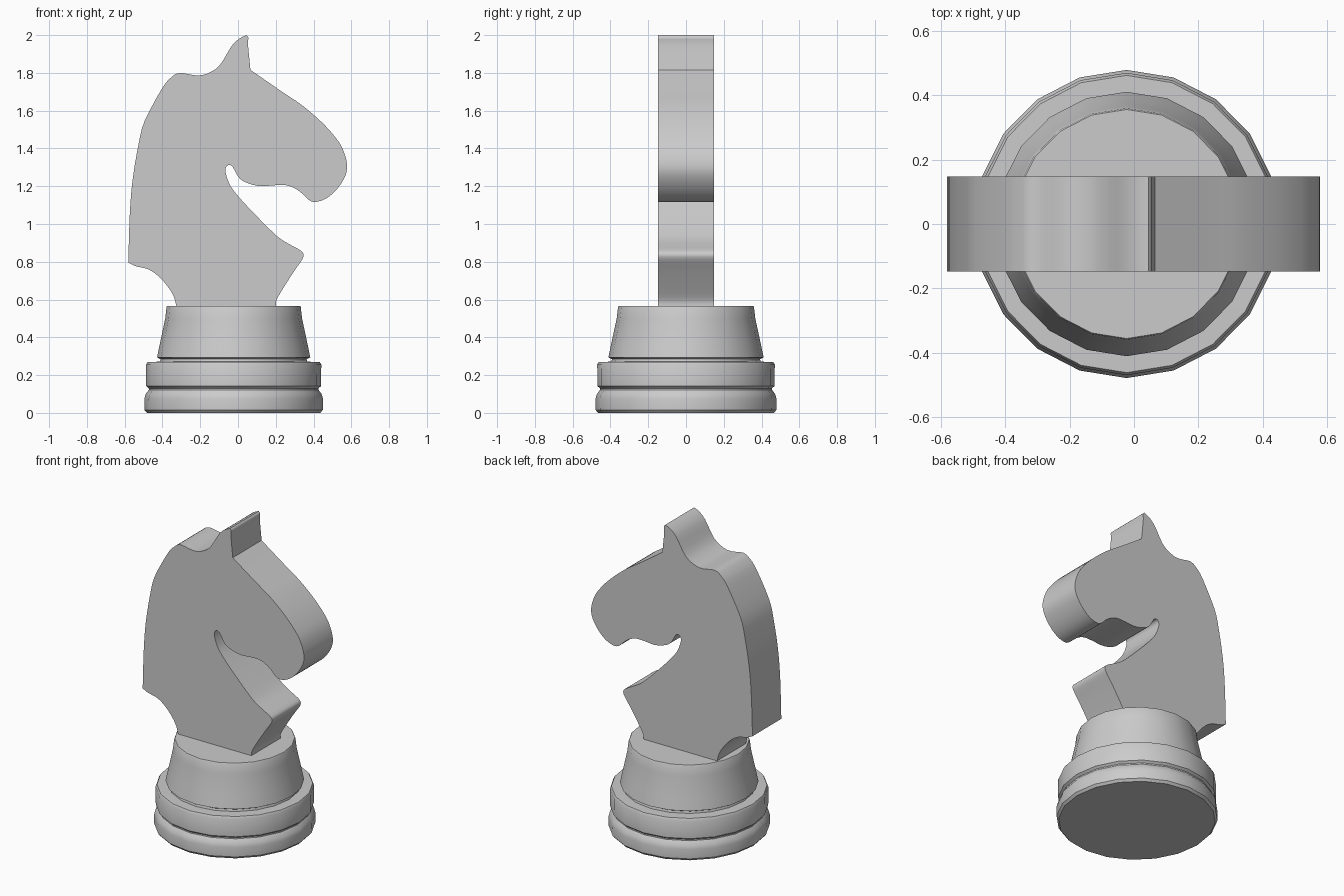
import bpy, bmesh, math
from mathutils import Vector

if "Cube" in bpy.data.objects:
    bpy.data.objects.remove(bpy.data.objects["Cube"])

SIDES = 20
BASE_X = -0.023
HALF_DEPTH = 0.148

grey = bpy.data.materials.new("light grey")
grey.diffuse_color = (0.6, 0.6, 0.6, 1)
grey.use_nodes = True
grey.node_tree.nodes["Principled BSDF"].inputs["Base Color"].default_value = grey.diffuse_color


def finish(name, bm, angle):
    bmesh.ops.recalc_face_normals(bm, faces=bm.faces[:])
    mesh = bpy.data.meshes.new(name)
    bm.to_mesh(mesh)
    bm.free()
    mesh.materials.append(grey)
    obj = bpy.data.objects.new(name, mesh)
    bpy.context.collection.objects.link(obj)
    bpy.ops.object.select_all(action='DESELECT')
    obj.select_set(True)
    bpy.context.view_layer.objects.active = obj
    bpy.ops.object.shade_smooth_by_angle(angle=math.radians(angle))
    return obj


def smooth_run(points, steps=3):
    """Catmull-Rom curve through the points; the end points stay sharp."""
    p = [Vector(q) for q in points]
    p = [2 * p[0] - p[1]] + p + [2 * p[-1] - p[-2]]
    out = []
    for a, b, c, d in zip(p, p[1:], p[2:], p[3:]):
        for i in range(steps):
            t = i / steps
            out.append(0.5 * (2 * b + (c - a) * t + (2 * a - 5 * b + 4 * c - d) * t * t
                              + (3 * b - a - 3 * c + d) * t ** 3))
    return out


# Turned base: (radius, height) rings closed by flat caps
profile = [(0.465, 0), (0.478, 0.015), (0.479, 0.075), (0.472, 0.1), (0.455, 0.122),
           (0.455, 0.13), (0.469, 0.142), (0.47, 0.255), (0.462, 0.27), (0.395, 0.271),
           (0.392, 0.284), (0.411, 0.294), (0.395, 0.37), (0.367, 0.5), (0.36, 0.56),
           (0.356, 0.567)]
bm = bmesh.new()
rings = []
for r, z in profile:
    rings.append([bm.verts.new((BASE_X + 0.987 * r * math.cos(math.tau * i / SIDES),
                                r * math.sin(math.tau * i / SIDES), z))
                  for i in range(SIDES)])
for low, high in zip(rings, rings[1:]):
    for i in range(SIDES):
        j = (i + 1) % SIDES
        bm.faces.new((low[i], low[j], high[j], high[i]))
bm.faces.new(rings[0][::-1])
bm.faces.new(rings[-1])
finish("turned_base", bm, 35)

# Horse head outline: smooth runs that meet at sharp corners
rump = [(-.325, .56), (-.34, .615), (-.373, .67), (-.425, .727), (-.478, .761),
        (-.542, .777), (-.581, .795)]
mane = [(-.581, .795), (-.573, 1.05), (-.558, 1.234), (-.526, 1.425), (-.494, 1.546),
        (-.404, 1.715), (-.357, 1.773), (-.309, 1.8), (-.225, 1.787), (-.166, 1.795),
        (-.098, 1.839), (-.034, 1.942), (.008, 1.982), (.045, 2.0)]
ear = [(.045, 2.0), (.055, 1.985), (.053, 1.948), (.066, 1.816)]
muzzle = [(.066, 1.816), (.235, 1.699), (.336, 1.631), (.436, 1.546), (.505, 1.472),
          (.552, 1.403), (.577, 1.319), (.568, 1.255), (.526, 1.187), (.473, 1.139),
          (.42, 1.118), (.381, 1.123), (.341, 1.16), (.304, 1.187), (.256, 1.205),
          (.193, 1.205), (.124, 1.2), (.061, 1.213), (.008, 1.242), (-.029, 1.303),
          (-.053, 1.311), (-.066, 1.292), (-.063, 1.261), (-.04, 1.202), (.008, 1.139),
          (.087, 1.054), (.204, .938), (.272, .893), (.325, .864), (.346, .843),
          (.341, .814), (.299, .753), (.235, .653), (.203, .595), (.2, .56)]
outline = [q for run in (rump, mane, ear, muzzle) for q in smooth_run(run)]
outline.append(Vector(muzzle[-1]))

bm = bmesh.new()
front = bm.faces.new([bm.verts.new((x, -HALF_DEPTH, z)) for x, z in outline])
made = bmesh.ops.extrude_face_region(bm, geom=[front], use_keep_orig=True)
back = [v for v in made["geom"] if isinstance(v, bmesh.types.BMVert)]
bmesh.ops.translate(bm, verts=back, vec=(0, 2 * HALF_DEPTH, 0))
finish("horse_head", bm, 30)
